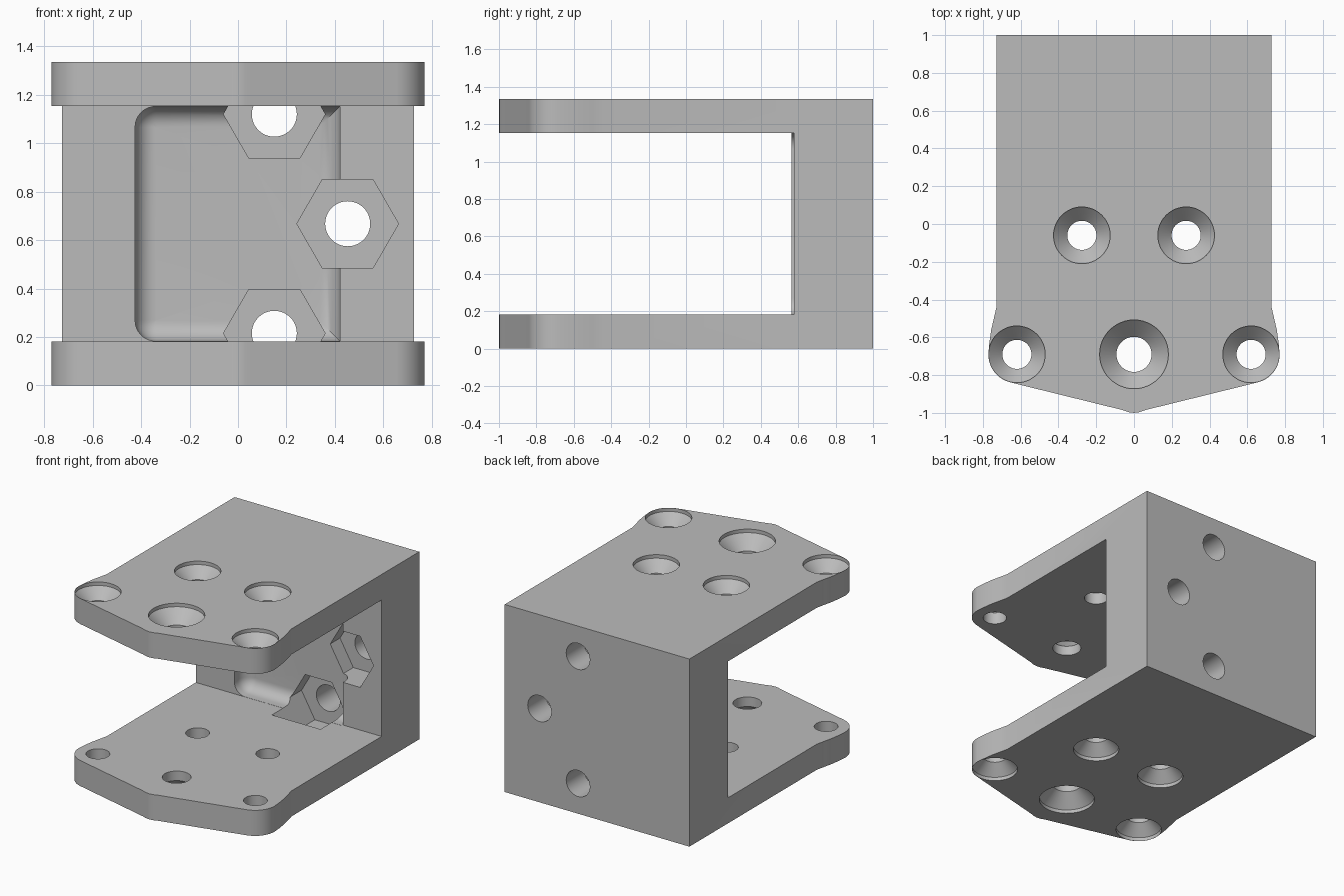
import bpy, bmesh, math
from mathutils import Matrix, Vector

if "Cube" in bpy.data.objects:
    bpy.data.objects.remove(bpy.data.objects["Cube"])

HEIGHT, ARM, WALL = 1.335, 0.182, 0.565      # overall height, arm thickness, wall front

grey = bpy.data.materials.new("plain_grey")
grey.use_nodes = True
grey.diffuse_color = (0.5, 0.5, 0.5, 1)
grey.node_tree.nodes["Principled BSDF"].inputs["Base Color"].default_value = (0.5, 0.5, 0.5, 1)


def make_object(name, bm):
    bmesh.ops.recalc_face_normals(bm, faces=bm.faces)
    mesh = bpy.data.meshes.new(name)
    bm.to_mesh(mesh)
    bm.free()
    mesh.materials.append(grey)
    obj = bpy.data.objects.new(name, mesh)
    bpy.context.collection.objects.link(obj)
    return obj


def extrude_outline(bm, points, height):
    face = bm.faces.new([bm.verts.new((x, y, 0)) for x, y in points])
    new = bmesh.ops.extrude_face_region(bm, geom=[face])["geom"]
    bmesh.ops.translate(bm, vec=(0, 0, height),
                        verts=[v for v in new if isinstance(v, bmesh.types.BMVert)])


def box(low, high):
    bm = bmesh.new()
    bmesh.ops.create_cube(bm, size=1)
    low, high = Vector(low), Vector(high)
    for v in bm.verts:
        v.co = (low + high) / 2 + v.co * (high - low)
    return bm


def lathe(profile, place, sides=48):
    """Closed solid of revolution from (radius, height) steps."""
    bm = bmesh.new()
    rings = [[bm.verts.new((r * math.cos(math.tau * i / sides),
                            r * math.sin(math.tau * i / sides), h)) for i in range(sides)]
             for r, h in profile]
    for a, b in zip(rings, rings[1:]):
        for i in range(sides):
            j = (i + 1) % sides
            bm.faces.new((a[i], a[j], b[j], b[i]))
    bm.faces.new(rings[0])
    bm.faces.new(rings[-1])
    bm.transform(place)
    return bm


def cut(target, bm):
    cutter = make_object("cutter", bm)
    cutter.hide_render = True
    mod = target.modifiers.new("cut", "BOOLEAN")
    mod.operation, mod.solver, mod.object = "DIFFERENCE", "EXACT", cutter
    bpy.context.view_layer.objects.active = target
    bpy.ops.object.modifier_apply(modifier=mod.name)
    bpy.data.objects.remove(cutter)


# Plan outline: straight sides, flared rounded ears and a blunt nose
half = [(0.727, 1.0), (0.727, -0.435), (0.742, -0.5), (0.756, -0.56), (0.766, -0.63)]
for k in range(11):
    a = math.radians(-76 * k / 10)
    half.append((0.618 + 0.153 * math.cos(a), -0.69 + 0.153 * math.sin(a)))
half += [(0.06, -0.985), (0.03, -0.996)]
outline = half + [(0, -1.0)] + [(-x, y) for x, y in reversed(half)]
bm = bmesh.new()
extrude_outline(bm, outline, HEIGHT)
bracket = make_object("bracket", bm)

# Open channel between the arms, a touch deeper on the left strip
cut(bracket, box((-1, -1.2, ARM), (1, WALL, HEIGHT - ARM)))
cut(bracket, box((0.42, 0.4, ARM), (1, 0.577, HEIGHT - ARM)))

# Pocket with a filleted floor and two rounded corners
bm = box((-0.425, 0.45, ARM + 0.001), (0.421, 0.69, HEIGHT - ARM - 0.001))


def bevel(edges):
    bmesh.ops.bevel(bm, geom=edges, offset=0.085, segments=8, profile=0.5,
                    affect="EDGES", clamp_overlap=True)


bevel([e for e in bm.edges if all(v.co.x < 0 for v in e.verts)
       and abs(e.verts[0].co.y - e.verts[1].co.y) > 0.1])
bevel([e for e in bm.edges if all(v.co.y > 0.68 for v in e.verts)])
cut(bracket, bm)

# Hexagonal nut recesses with bolt holes out through the back
to_back = Matrix.Rotation(math.radians(-90), 4, "X")
for x, z in ((0.15, 0.215), (0.15, HEIGHT - 0.215), (0.453, HEIGHT / 2)):
    place = Matrix.Translation((x, 0, z)) @ to_back
    cut(bracket, lathe([(0.21, 0.44), (0.21, 0.8)], place, 6))
    cut(bracket, lathe([(0.093, 0.75), (0.093, 1.1)], place))

# Countersunk holes through both arms, heads facing outward
holes = [(s * x, y, 0.15, 0.077) for s in (-1, 1) for x, y in ((0.276, -0.06), (0.62, -0.69))]
holes.append((0, -0.69, 0.182, 0.093))
flip = Matrix.Translation((0, 0, HEIGHT)) @ Matrix.Scale(-1, 4, (0, 0, 1))
for x, y, head, bore in holes:
    steps = [(head, -0.05), (head, 0.025), (bore, 0.025 + head - bore), (bore, 0.3)]
    for side in (Matrix.Identity(4), flip):
        cut(bracket, lathe(steps, side @ Matrix.Translation((x, y, 0))))

# Smooth the curves, keep machined edges crisp
bpy.ops.object.select_all(action="DESELECT")
bracket.select_set(True)
bpy.context.view_layer.objects.active = bracket
bpy.ops.object.shade_smooth_by_angle(angle=math.radians(25))
